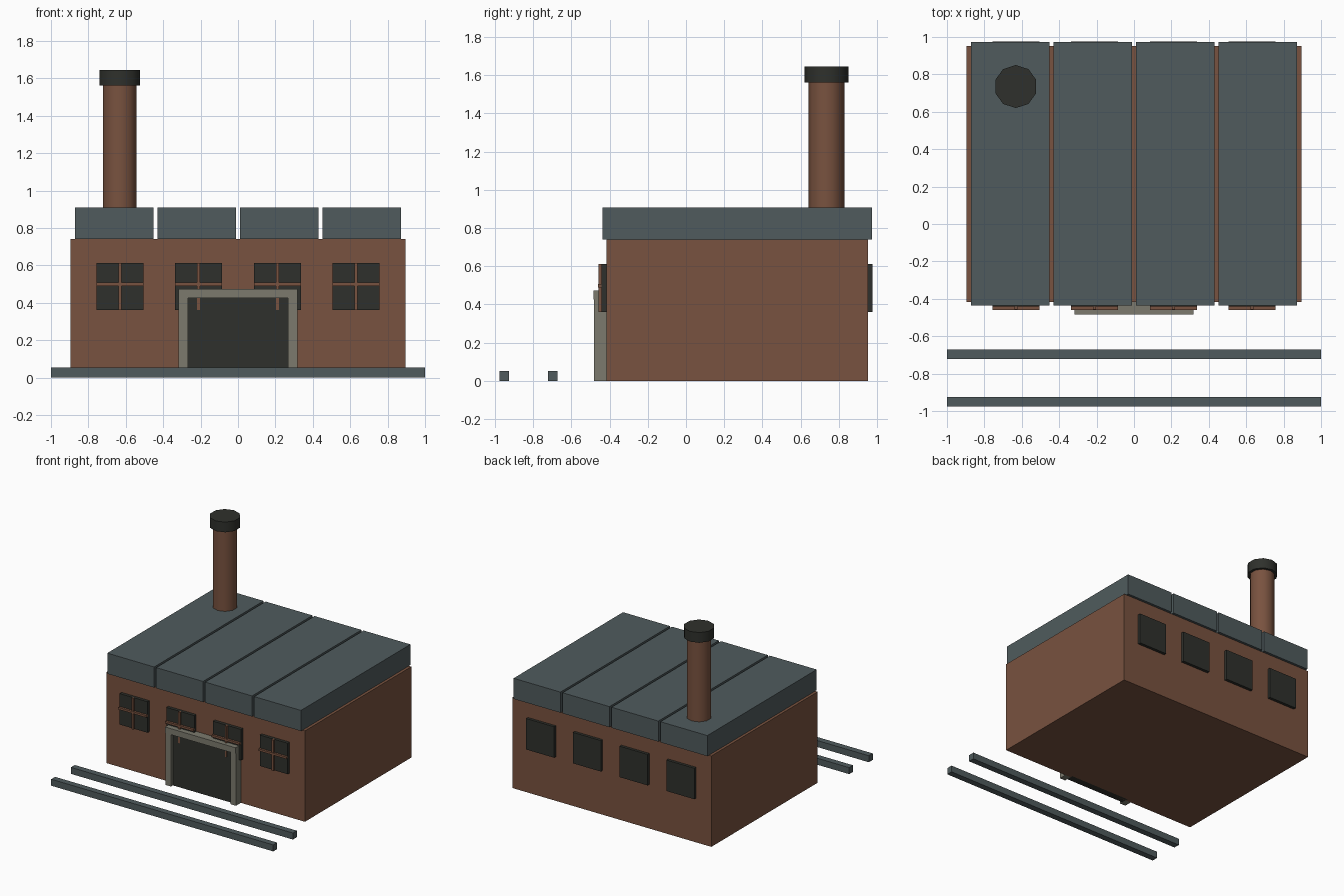
import bpy

if "Cube" in bpy.data.objects:
    bpy.data.objects.remove(bpy.data.objects["Cube"])


def material(name, rgb):
    m = bpy.data.materials.new(name)
    m.diffuse_color = (*rgb, 1)
    m.use_nodes = True
    m.node_tree.nodes["Principled BSDF"].inputs["Base Color"].default_value = m.diffuse_color
    return m


BRICK = material("brick", (0.19, 0.085, 0.05))
SLATE = material("slate", (0.08, 0.105, 0.11))
DARK = material("dark", (0.028, 0.03, 0.025))
STONE = material("stone", (0.2, 0.195, 0.155))


def box(name, x, y, z, mat):
    """Box from (min, max) ranges."""
    bpy.ops.mesh.primitive_cube_add(size=1, location=[sum(r) / 2 for r in (x, y, z)])
    o = bpy.context.object
    o.name = name
    o.scale = [r[1] - r[0] for r in (x, y, z)]
    bpy.ops.object.transform_apply(location=False, rotation=False, scale=True)
    o.data.materials.append(mat)
    return o


def tube(name, r, z0, z1, mat):
    bpy.ops.mesh.primitive_cylinder_add(vertices=10, radius=r, depth=z1 - z0,
                                        location=(-0.632, 0.735, (z0 + z1) / 2))
    o = bpy.context.object
    o.name = name
    o.data.materials.append(mat)
    bpy.ops.object.shade_smooth_by_angle(angle=0.8)


FRONT, BACK = -0.417, 0.952

# Brick hall
box("hall", (-0.895, 0.895), (FRONT, BACK), (0, 0.74), BRICK)

# Four roof bays
for i in range(4):
    cx = (i - 1.5) * 0.441
    box(f"roof_bay_{i}", (cx - 0.211, cx + 0.211), (-0.436, 0.972), (0.74, 0.908), SLATE)

# Windows: front with glazing bars, back plain
for i in range(4):
    cx = (i - 1.5) * 0.421
    wx, wz = (cx - 0.126, cx + 0.126), (0.36, 0.612)
    box(f"front_window_{i}", wx, (FRONT - 0.025, FRONT + 0.02), wz, DARK)
    box(f"back_window_{i}", wx, (BACK - 0.02, 0.975), wz, DARK)
    box(f"bar_vertical_{i}", (cx - 0.008, cx + 0.008), (-0.458, -0.435), wz, BRICK)
    box(f"bar_horizontal_{i}", wx, (-0.46, -0.435), (0.49, 0.507), BRICK)

# Loading door with stone frame
box("door", (-0.268, 0.268), (-0.455, FRONT + 0.02), (0, 0.425), DARK)
for name, s in (("left", -1), ("right", 1)):
    box(f"door_post_{name}", sorted((s * 0.268, s * 0.318)), (-0.48, FRONT), (0, 0.425), STONE)
box("door_lintel", (-0.318, 0.318), (-0.485, FRONT), (0.425, 0.474), STONE)

# Chimney
tube("chimney", 0.094, 0.88, 1.565, BRICK)
tube("chimney_cap", 0.115, 1.562, 1.645, DARK)

# Rails in front
for i, y in enumerate((-0.95, -0.697)):
    box(f"rail_{i}", (-1, 1), (y - 0.025, y + 0.025), (0, 0.053), SLATE)
